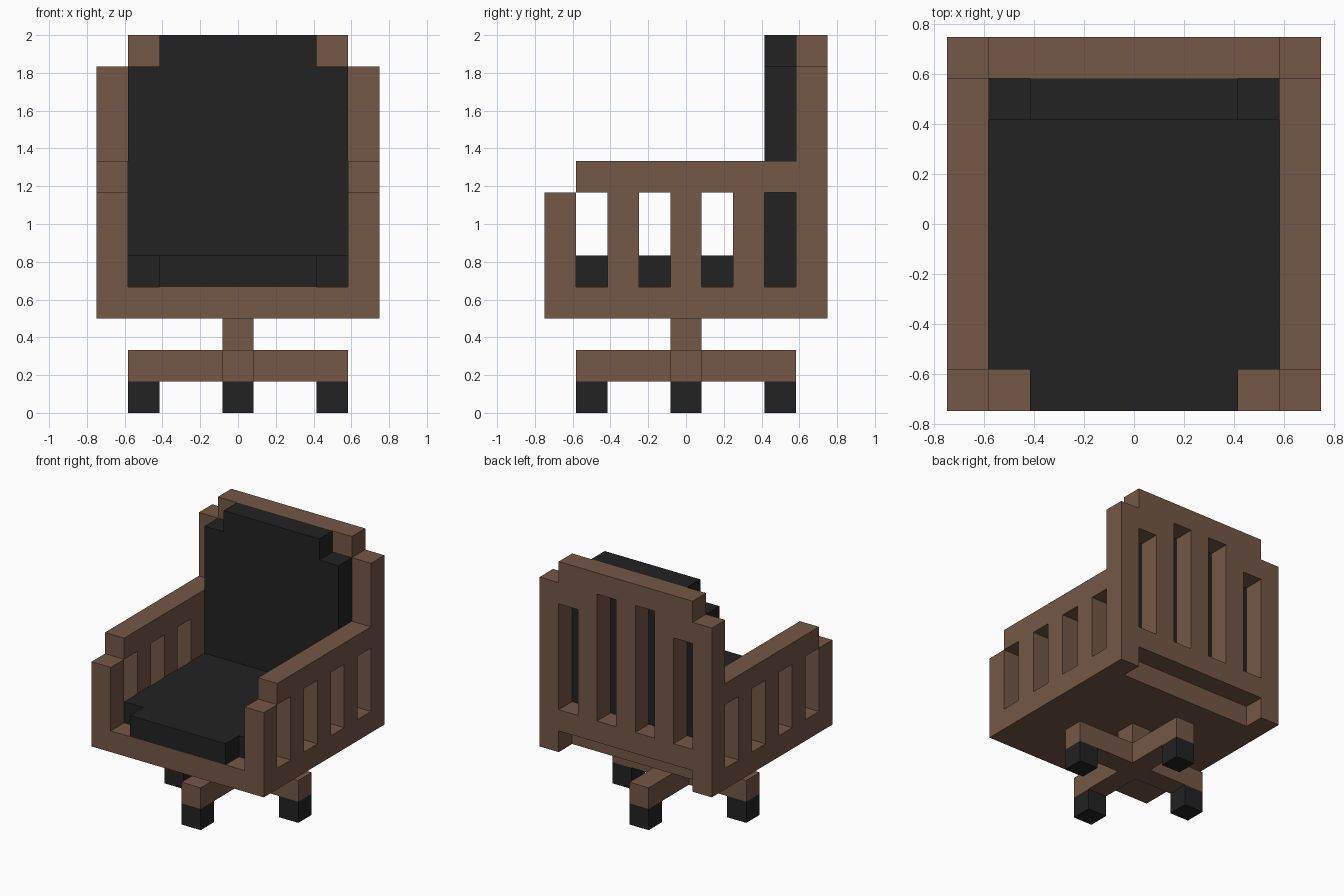
import bpy
import bmesh
from mathutils import Matrix, Vector

U = 1 / 6  # one block; every part below is measured in blocks

cube = bpy.data.objects.get("Cube")
if cube:
    bpy.data.objects.remove(cube, do_unlink=True)


def material(name, rgb):
    mat = bpy.data.materials.new(name)
    mat.use_nodes = True
    mat.diffuse_color = (*rgb, 1)
    bsdf = mat.node_tree.nodes["Principled BSDF"]
    bsdf.inputs["Base Color"].default_value = (*rgb, 1)
    bsdf.inputs["Roughness"].default_value = 0.9
    return mat


WOOD = material("brown wood", (0.178, 0.095, 0.061))
BLACK = material("black leather", (0.016, 0.016, 0.016))


def part(name, mat, x, y, z):
    """Block part spanning the given (low, high) ranges, in blocks."""
    size = Vector((x[1] - x[0], y[1] - y[0], z[1] - z[0])) * U
    centre = Vector((sum(x), sum(y), sum(z))) * U / 2
    bm = bmesh.new()
    bmesh.ops.create_cube(bm, size=1, matrix=Matrix.Diagonal((*size, 1)))
    mesh = bpy.data.meshes.new(name)
    bm.to_mesh(mesh)
    bm.free()
    mesh.materials.append(mat)
    obj = bpy.data.objects.new(name, mesh)
    obj.location = centre
    bpy.context.collection.objects.link(obj)
    return obj


def pair(name, mat, x, y, z):
    """The same block on the left (+x) and the right (-x)."""
    part("left_" + name, mat, x, y, z)
    part("right_" + name, mat, (-x[1], -x[0]), y, z)


# Casters, crossed feet and column
pair("caster", BLACK, (2.5, 3.5), (-0.5, 0.5), (0, 1))
part("front_caster", BLACK, (-0.5, 0.5), (-3.5, -2.5), (0, 1))
part("back_caster", BLACK, (-0.5, 0.5), (2.5, 3.5), (0, 1))
pair("foot", WOOD, (0.5, 3.5), (-0.5, 0.5), (1, 2))
part("long_foot", WOOD, (-0.5, 0.5), (-3.5, 3.5), (1, 2))
part("column", WOOD, (-0.5, 0.5), (-0.5, 0.5), (2, 3))

# Seat board and cushion with notched front corners
part("seat_board", WOOD, (-4.5, 4.5), (-4.5, 3.5), (3, 4))
part("seat_cushion", BLACK, (-3.5, 3.5), (-3.5, 3.5), (4, 5))
part("seat_cushion_front", BLACK, (-2.5, 2.5), (-4.5, -3.5), (4, 5))

# Arms: front post, slats and armrest
pair("front_post", WOOD, (3.5, 4.5), (-4.5, -3.5), (4, 7))
pair("armrest", WOOD, (3.5, 4.5), (-3.5, 3.5), (7, 8))
for i, y in enumerate((-2, 0, 2), 1):
    pair(f"arm_slat_{i}", WOOD, (3.5, 4.5), (y - 0.5, y + 0.5), (4, 7))

# Back frame: posts, rails, slats and stepped top corners
pair("back_post", WOOD, (3.5, 4.5), (3.5, 4.5), (3, 11))
part("back_bottom_rail", WOOD, (-3.5, 3.5), (3.5, 4.5), (4, 5))
part("back_top_rail", WOOD, (-3.5, 3.5), (3.5, 4.5), (11, 12))
pair("back_corner", WOOD, (2.5, 3.5), (3.5, 4.5), (10, 11))
for i, x in enumerate((-2, 0, 2), 1):
    part(f"back_slat_{i}", WOOD, (x - 0.5, x + 0.5), (3.5, 4.5), (5, 11))

# Back cushion with a narrower top
part("back_cushion", BLACK, (-3.5, 3.5), (2.5, 3.5), (5, 11))
part("back_cushion_top", BLACK, (-2.5, 2.5), (2.5, 3.5), (11, 12))
